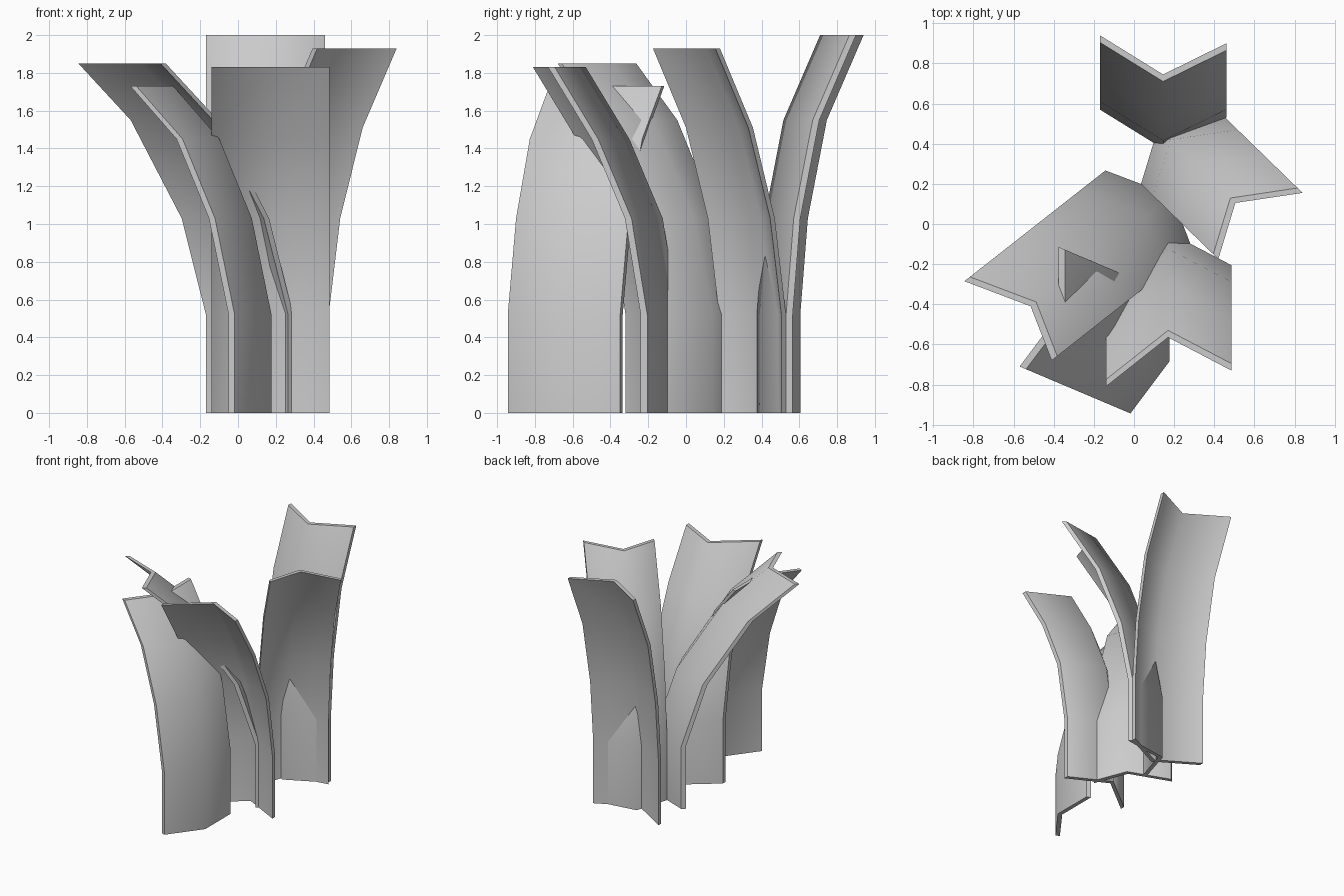
import bpy, bmesh
from mathutils import Vector

if "Cube" in bpy.data.objects:
    bpy.data.objects.remove(bpy.data.objects["Cube"])

THICK = 0.035


def leaf(name, section, shift, heights, bend):
    """V-shaped strip of constant section, swept up and bent outward along shift."""
    shift = Vector((shift[0], shift[1], 0))
    inward = -shift.normalized() * THICK
    bm = bmesh.new()
    # rows of points: outer sheet, then inner sheet
    sheets = []
    for offset in (Vector(), inward):
        sheets.append([[bm.verts.new(Vector((x, y, z)) + shift * b + offset) for x, y in section]
                       for z, b in zip(heights, bend)])
    rows, cols = len(heights), len(section)
    sheet_faces = []
    for s in sheets:
        faces = set()
        for r in range(rows - 1):
            for c in range(cols - 1):
                faces.add(bm.faces.new((s[r][c], s[r][c + 1], s[r + 1][c + 1], s[r + 1][c])))
        sheet_faces.append(faces)
    # rim joining both sheets
    ring = ([(0, c) for c in range(cols)] + [(r, cols - 1) for r in range(1, rows)]
            + [(rows - 1, c) for c in range(cols - 2, -1, -1)]
            + [(r, 0) for r in range(rows - 2, 0, -1)])
    a, b = sheets
    for (r0, c0), (r1, c1) in zip(ring, ring[1:] + ring[:1]):
        bm.faces.new((a[r0][c0], a[r1][c1], b[r1][c1], b[r0][c0]))
    bmesh.ops.recalc_face_normals(bm, faces=bm.faces)
    # smooth blades with crisp rims
    for f in bm.faces:
        f.smooth = True
    for e in bm.edges:
        e.smooth = any(all(f in s for f in e.link_faces) for s in sheet_faces)
    me = bpy.data.meshes.new(name)
    bm.to_mesh(me)
    bm.free()
    ob = bpy.data.objects.new(name, me)
    bpy.context.collection.objects.link(ob)


# base section (wing, keel, wing), outward lean, row heights, bend share per row
leaf("back_leaf", [(-.17, .605), (.145, .41), (.46, .565)], (0, .335),
     (0, .52, 1.03, 1.55, 2.0), (0, 0, .12, .42, 1))
leaf("right_leaf", [(.48, .505), (.145, .455), (.06, .175)], (.36, -.35),
     (0, .52, 1.03, 1.51, 1.93), (0, 0, .17, .5, 1))
leaf("left_leaf", [(-.17, .245), (.16, .12), (.265, -.15)], (-.675, -.53),
     (0, .52, 1.03, 1.55, 1.85), (0, 0, .19, .59, 1))
leaf("front_leaf", [(-.14, -.32), (.17, -.075), (.485, -.24)], (0, -.49),
     (0, .52, 1.03, 1.45, 1.83), (0, 0, .17, .53, 1))
leaf("front_left_leaf", [(-.05, -.93), (.145, -.67), (.145, -.335)], (-.52, .22),
     (0, .52, 1.03, 1.45, 1.73), (0, 0, .2, .53, 1))
